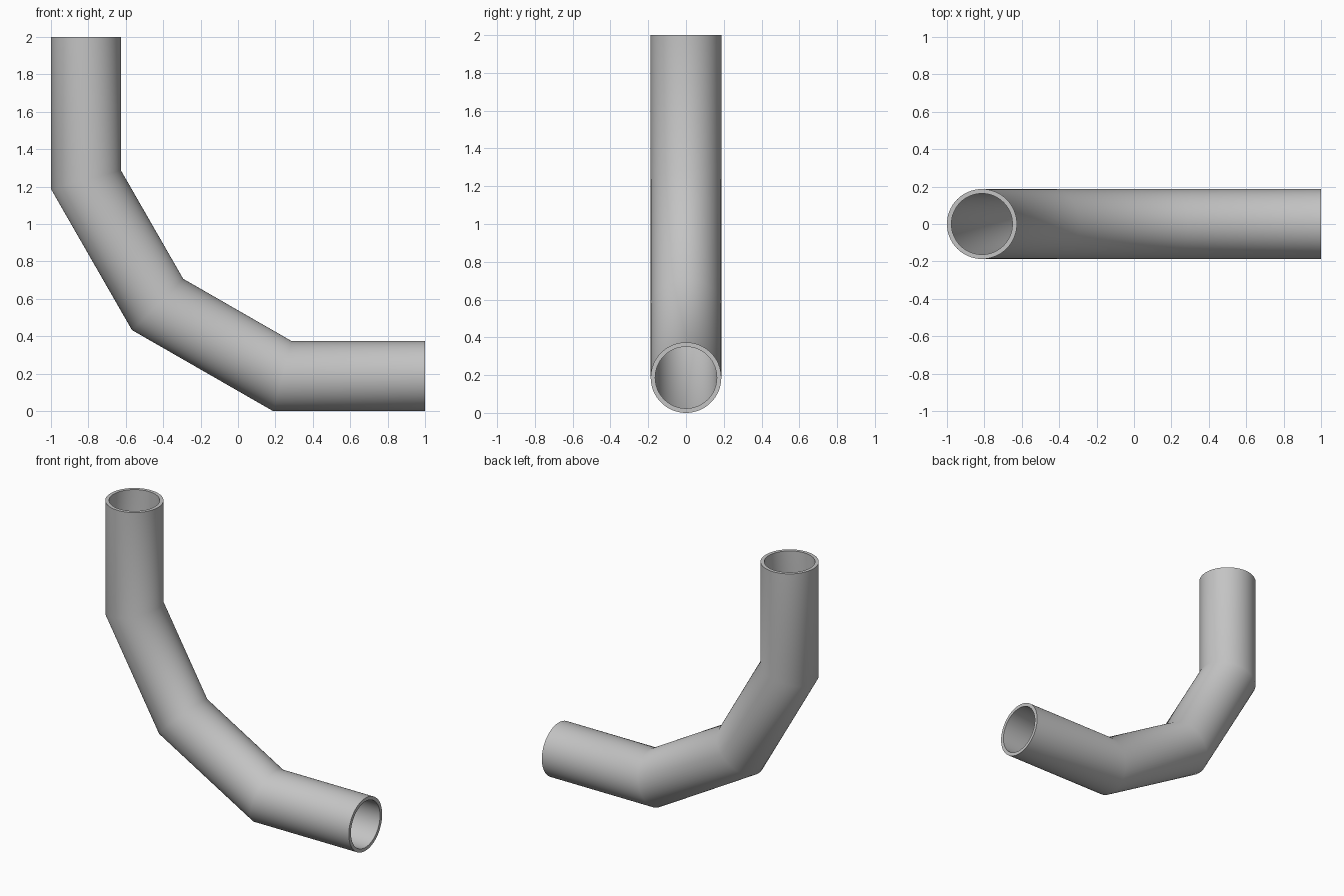
import bpy
import bmesh
from math import cos, sin, tau, radians
from mathutils import Vector

cube = bpy.data.objects.get("Cube")
if cube:
    bpy.data.objects.remove(cube, do_unlink=True)

SIDES = 64
OUTER, INNER = 0.187, 0.163

# Centre line of the mitred elbow, from the top opening to the side opening
path = [Vector(p) for p in (
    (-0.813, 0, 2), (-0.813, 0, 1.237), (-0.43, 0, 0.57),
    (0.237, 0, 0.187), (1, 0, 0.187))]

# Plain grey material
grey = bpy.data.materials.new("pipe grey")
grey.use_nodes = True
colour = (0.55, 0.55, 0.55, 1)
grey.diffuse_color = colour
grey.node_tree.nodes["Principled BSDF"].inputs["Base Color"].default_value = colour

bm = bmesh.new()
side = Vector((0, 1, 0))


def ring(i, radius):
    """Circle around a path point, stretched along the mitre at a bend."""
    before = (path[max(i, 1)] - path[max(i, 1) - 1]).normalized()
    j = min(i, len(path) - 2)
    after = (path[j + 1] - path[j]).normalized()
    along = (before + after).normalized()
    mitre = side.cross(along) / along.dot(before)
    return [bm.verts.new(path[i] + radius * (cos(a) * side + sin(a) * mitre))
            for a in (tau * k / SIDES for k in range(SIDES))]


def bridge(a, b):
    for k in range(SIDES):
        n = (k + 1) % SIDES
        bm.faces.new((a[k], a[n], b[n], b[k]))


# Outer wall down the path, inner wall back up, closed by the end rims
count = len(path)
rings = [ring(i, OUTER) for i in range(count)]
rings += [ring(i, INNER) for i in reversed(range(count))]
for i, loop in enumerate(rings):
    bridge(loop, rings[(i + 1) % len(rings)])
bmesh.ops.recalc_face_normals(bm, faces=bm.faces)

mesh = bpy.data.meshes.new("elbow_pipe")
bm.to_mesh(mesh)
bm.free()
mesh.materials.append(grey)
pipe = bpy.data.objects.new("elbow_pipe", mesh)
bpy.context.collection.objects.link(pipe)

# Smooth walls with crisp rims
bpy.ops.object.select_all(action="DESELECT")
pipe.select_set(True)
bpy.context.view_layer.objects.active = pipe
bpy.ops.object.shade_smooth_by_angle(angle=radians(40))
